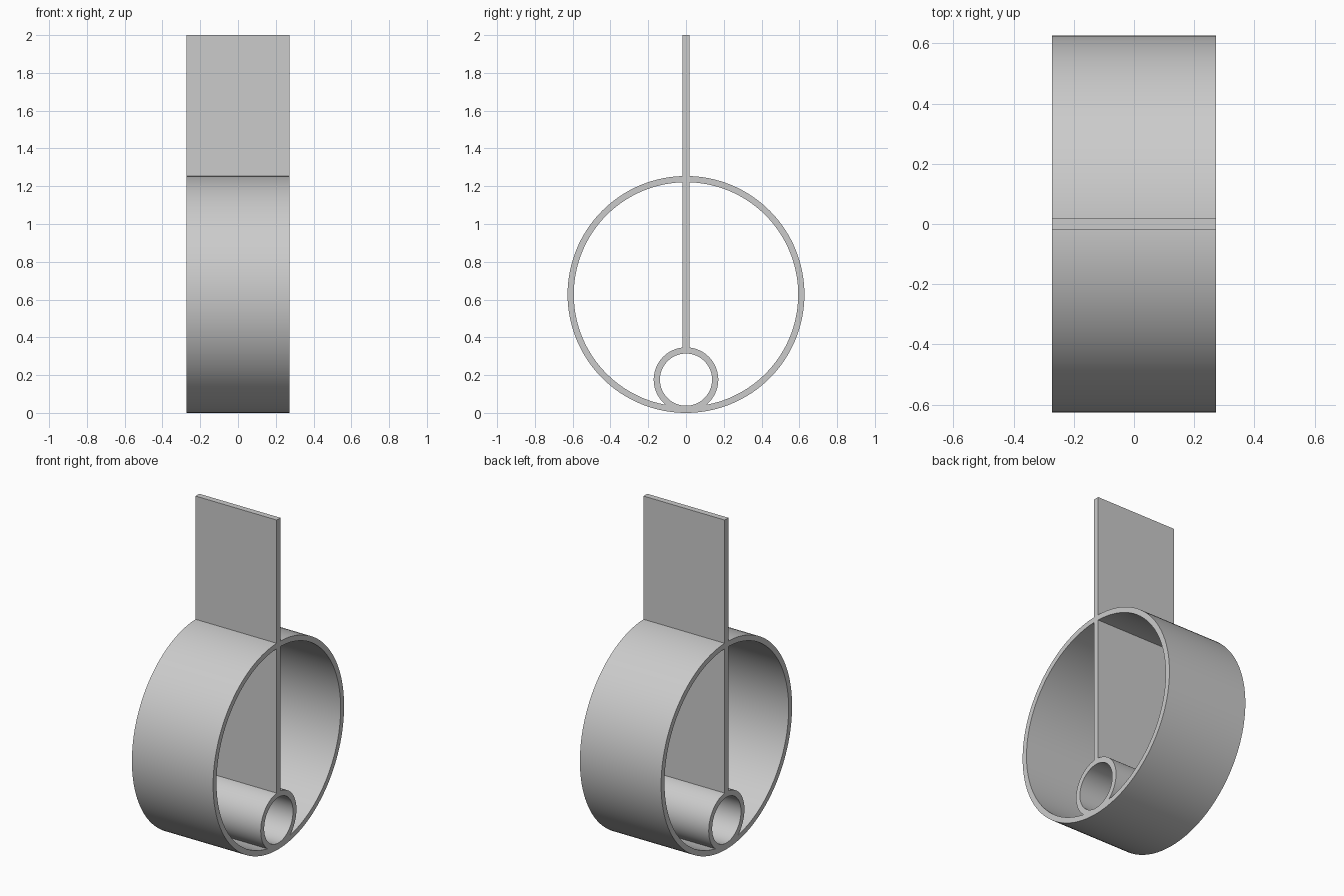
import bpy, bmesh, math

cube = bpy.data.objects.get("Cube")
if cube:
    bpy.data.objects.remove(cube)

WIDTH = 0.544

grey = bpy.data.materials.new("plain grey")
grey.use_nodes = True
colour = (0.6, 0.6, 0.6, 1)
grey.diffuse_color = colour
grey.node_tree.nodes["Principled BSDF"].inputs["Base Color"].default_value = colour


def add_object(name, bm):
    bmesh.ops.recalc_face_normals(bm, faces=bm.faces)
    mesh = bpy.data.meshes.new(name)
    bm.to_mesh(mesh)
    bm.free()
    mesh.materials.append(grey)
    obj = bpy.data.objects.new(name, mesh)
    bpy.context.collection.objects.link(obj)
    return obj


def tube(name, outer, inner, z, sides):
    """Open tube lying along x: a rectangular wall section swept in a circle."""
    bm = bmesh.new()
    h = WIDTH / 2
    section = [(-h, outer), (h, outer), (h, inner), (-h, inner)]
    rings = []
    for i in range(sides):
        a = math.tau * i / sides
        rings.append([bm.verts.new((x, r * math.sin(a), z + r * math.cos(a)))
                      for x, r in section])
    for i, ring in enumerate(rings):
        following = rings[(i + 1) % sides]
        for j in range(4):
            k = (j + 1) % 4
            bm.faces.new((ring[j], ring[k], following[k], following[j]))
    obj = add_object(name, bm)
    bpy.ops.object.select_all(action="DESELECT")
    obj.select_set(True)
    bpy.context.view_layer.objects.active = obj
    bpy.ops.object.shade_smooth_by_angle(angle=math.radians(30))


def plate(name, bottom, top):
    """Thin upright panel across the full width."""
    bm = bmesh.new()
    bmesh.ops.create_cube(bm, size=1)
    bmesh.ops.scale(bm, vec=(WIDTH, 0.036, top - bottom), verts=bm.verts)
    bmesh.ops.translate(bm, vec=(0, 0, (bottom + top) / 2), verts=bm.verts)
    add_object(name, bm)


# Large hoop with a small tube sunk into its lowest point
tube("outer_hoop", 0.627, 0.594, 0.627, 128)
tube("inner_tube", 0.171, 0.138, 0.176, 96)

# Upright panel, above the hoop and inside it
plate("upper_panel", 1.25, 2.0)
plate("inner_panel", 0.343, 1.224)
